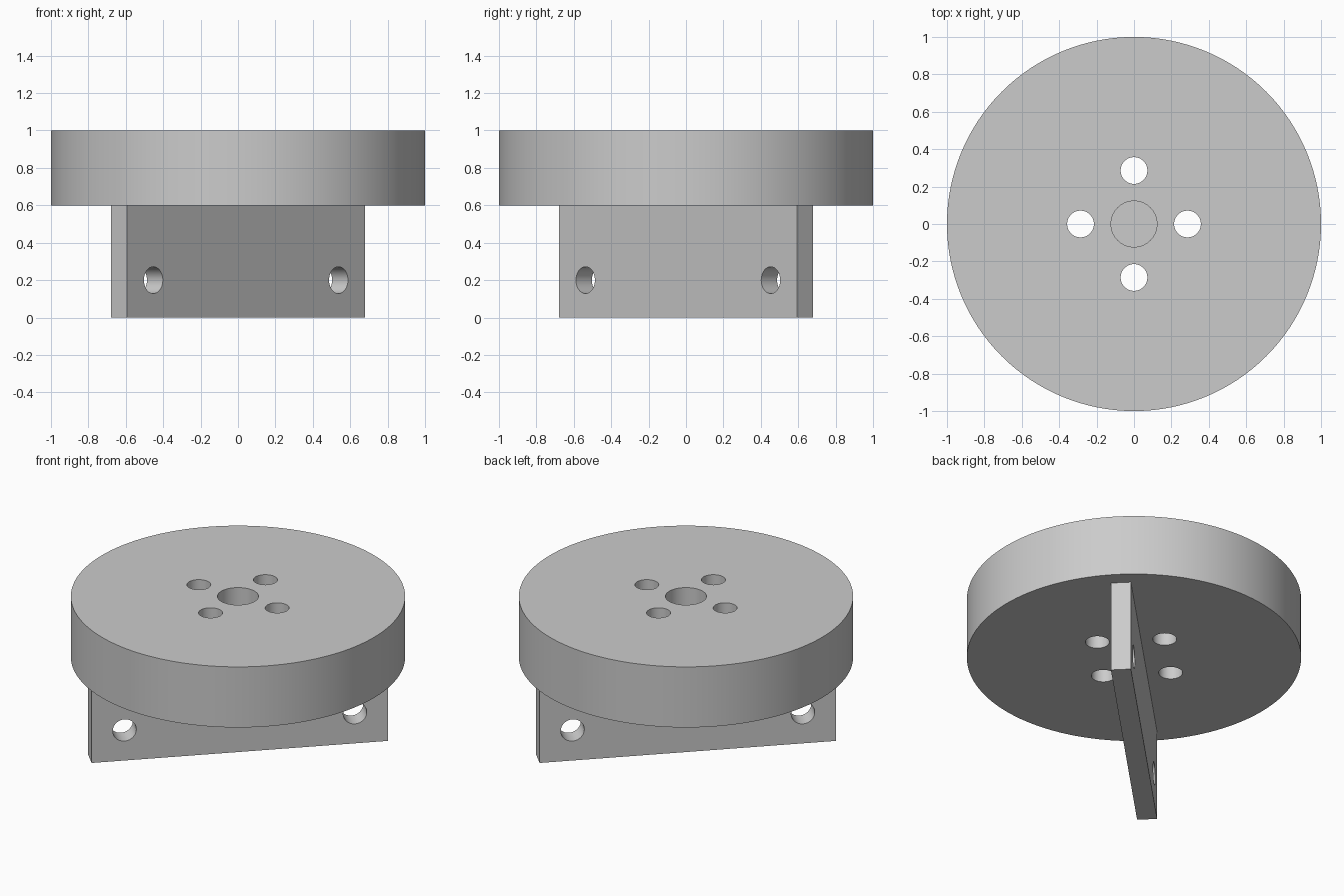
import bpy
import math

default_cube = bpy.data.objects.get("Cube")
if default_cube:
    bpy.data.objects.remove(default_cube, do_unlink=True)

# Single material
grey = bpy.data.materials.new("plain_grey")
grey.use_nodes = True
grey.diffuse_color = (0.6, 0.6, 0.6, 1)
grey.node_tree.nodes["Principled BSDF"].inputs["Base Color"].default_value = (0.6, 0.6, 0.6, 1)

DISC_BOTTOM, DISC_TOP = 0.6, 1.0
HOLE_RADIUS = 0.0715
DIAGONAL = math.radians(45)


def cylinder(name, radius, depth, location, rotation=(0, 0, 0), sides=64):
    bpy.ops.mesh.primitive_cylinder_add(vertices=sides, radius=radius, depth=depth,
                                        location=location, rotation=rotation)
    obj = bpy.context.object
    obj.name = name
    return obj


def drill(target, cutters):
    """Cut every cutter out of the target, then discard the cutters."""
    bpy.ops.object.select_all(action="DESELECT")
    target.select_set(True)
    bpy.context.view_layer.objects.active = target
    for cutter in cutters:
        cutter.hide_render = True
        mod = target.modifiers.new("hole", "BOOLEAN")
        mod.operation = "DIFFERENCE"
        mod.solver = "EXACT"
        mod.object = cutter
        bpy.ops.object.modifier_apply(modifier=mod.name)
    for cutter in cutters:
        bpy.data.objects.remove(cutter, do_unlink=True)
    target.data.materials.clear()
    target.data.materials.append(grey)
    bpy.ops.object.shade_smooth_by_angle(angle=math.radians(30))


# Round disc with a blind centre bore and four through holes
disc = cylinder("disc", 1, DISC_TOP - DISC_BOTTOM,
                (0, 0, (DISC_TOP + DISC_BOTTOM) / 2), sides=128)
bore_depth = 0.2
cutters = [cylinder("bore_cutter", 0.123, 2 * bore_depth, (0, 0, DISC_TOP))]
for i in range(4):
    a = i * math.pi / 2
    cutters.append(cylinder("hole_cutter", HOLE_RADIUS, 1,
                            (0.286 * math.cos(a), 0.286 * math.sin(a), 0.8)))
drill(disc, cutters)

# Upright mounting plate, set diagonally beneath the disc
bpy.ops.mesh.primitive_cube_add(size=1, location=(0, 0, DISC_BOTTOM / 2),
                                rotation=(0, 0, DIAGONAL))
plate = bpy.context.object
plate.name = "mounting_plate"
plate.scale = (1.8, 0.12, DISC_BOTTOM)
bpy.ops.object.transform_apply(location=False, rotation=False, scale=True)

# Cross holes near both ends of the plate
cutters = []
for side in (-1, 1):
    x, y = (side * 0.7 * f(DIAGONAL) for f in (math.cos, math.sin))
    cutters.append(cylinder("cross_hole_cutter", HOLE_RADIUS, 0.5, (x, y, 0.2),
                            (math.pi / 2, 0, DIAGONAL)))
drill(plate, cutters)
